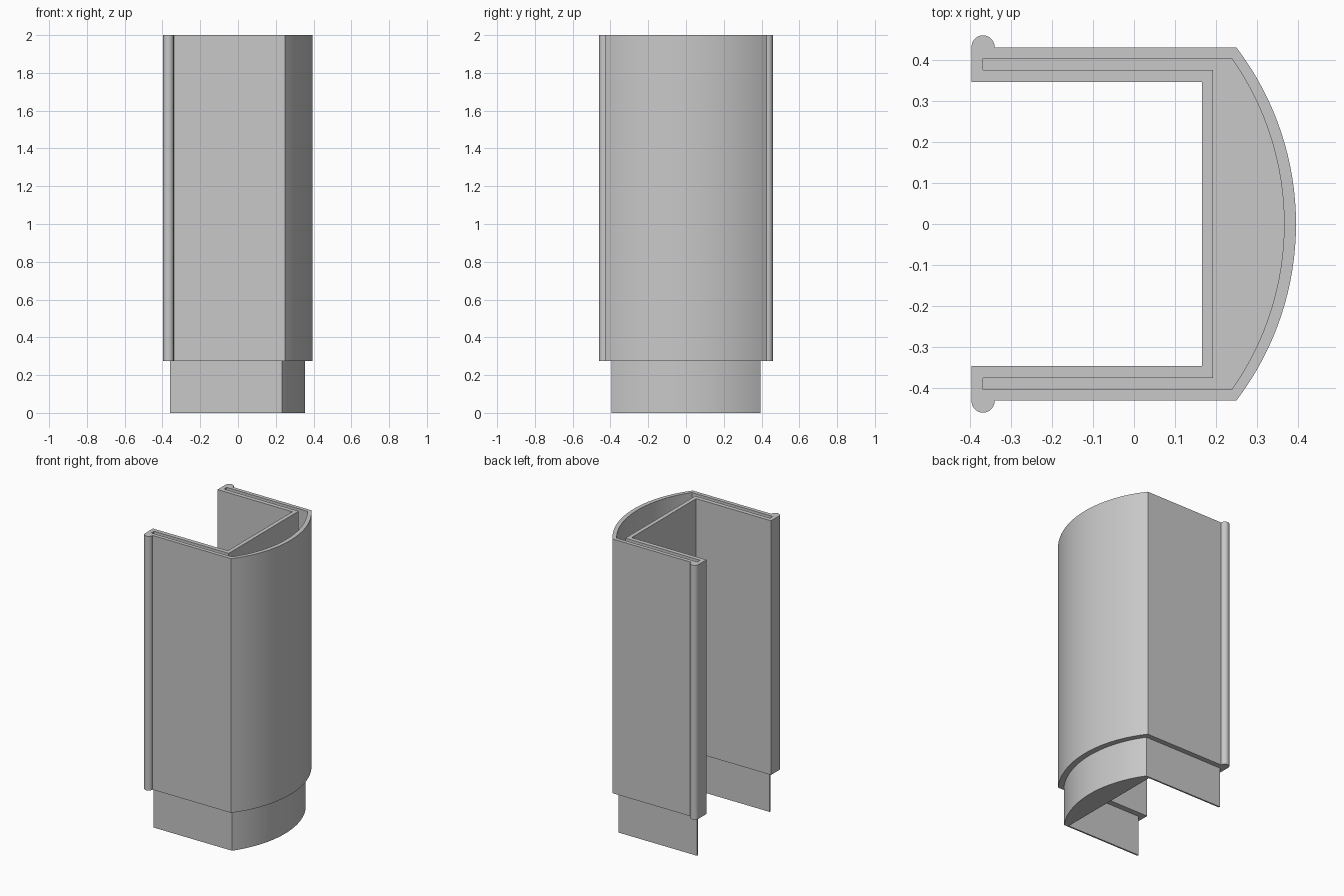
import bpy, bmesh, math

old = bpy.data.objects.get("Cube")
if old:
    bpy.data.objects.remove(old)

BASE, SHOULDER, SOCKET_FLOOR, TOP = 0.0, 0.275, 1.72, 2.0


def bow(corner_x, corner_y, crown_x, steps=32):
    """Shallow arc from the -y corner to the +y corner through the crown."""
    rise = crown_x - corner_x
    radius = (corner_y ** 2 + rise ** 2) / (2 * rise)
    half = math.asin(corner_y / radius)
    angles = [half * (2 * i / steps - 1) for i in range(steps + 1)]
    return [(crown_x - radius + radius * math.cos(a), radius * math.sin(a)) for a in angles]


def channel(end_x, web_x, leg_in, corner_x, leg_out, crown_x, bead=None):
    """U-shaped section with a bowed outer face, mirrored across y = 0."""
    tip = bead or [(end_x, leg_out)]
    upper = tip + [(end_x, leg_in), (web_x, leg_in)]
    lower = [(x, -y) for x, y in reversed(upper)]
    return bow(corner_x, leg_out, crown_x) + upper + lower


# Rounded bead along the free edge of each leg
bead_x, bead_y, bead_r = -0.368, 0.432, 0.028
bead = [(bead_x + bead_r * math.cos(math.pi * i / 14),
         bead_y + bead_r * math.sin(math.pi * i / 14)) for i in range(15)]
bead[0] = (bead_x + bead_r, 0.43)

outer = channel(-0.396, 0.166, 0.346, 0.25, 0.43, 0.395, bead)
socket = channel(-0.368, 0.193, 0.375, 0.238, 0.404, 0.366)
plug = channel(-0.359, 0.202, 0.384, 0.232, 0.395, 0.356)

bm = bmesh.new()


def ring(section, z):
    verts = [bm.verts.new((x, y, z)) for x, y in section]
    return verts, [bm.edges.new((a, b)) for a, b in zip(verts, verts[1:] + verts[:1])]


def walls(section, low, high):
    """Vertical walls; returns the edge loops at the bottom and top."""
    lo, lo_edges = ring(section, low)
    hi, hi_edges = ring(section, high)
    for i in range(len(lo)):
        j = (i + 1) % len(lo)
        bm.faces.new((lo[i], lo[j], hi[j], hi[i]))
    return lo_edges, hi_edges


def fill(edges):
    bmesh.ops.triangle_fill(bm, edges=edges, use_beauty=True)


# One shell: plug, shoulder, sleeve, rim and socket
plug_low, plug_high = walls(plug, BASE, SHOULDER)
sleeve_low, sleeve_high = walls(outer, SHOULDER, TOP)
floor, socket_high = walls(socket, SOCKET_FLOOR, TOP)
fill(plug_low)
fill(plug_high + sleeve_low)
fill(sleeve_high + socket_high)
fill(floor)
bmesh.ops.recalc_face_normals(bm, faces=bm.faces[:])

mesh = bpy.data.meshes.new("post_cover")
bm.to_mesh(mesh)
bm.free()
cover = bpy.data.objects.new("post_cover", mesh)
bpy.context.collection.objects.link(cover)

# Plain grey
grey = bpy.data.materials.new("plain_grey")
grey.use_nodes = True
colour = (0.58, 0.58, 0.58, 1)
grey.diffuse_color = colour
grey.node_tree.nodes["Principled BSDF"].inputs["Base Color"].default_value = colour
mesh.materials.append(grey)

bpy.ops.object.select_all(action='DESELECT')
cover.select_set(True)
bpy.context.view_layer.objects.active = cover
bpy.ops.object.shade_smooth_by_angle(angle=math.radians(25))
